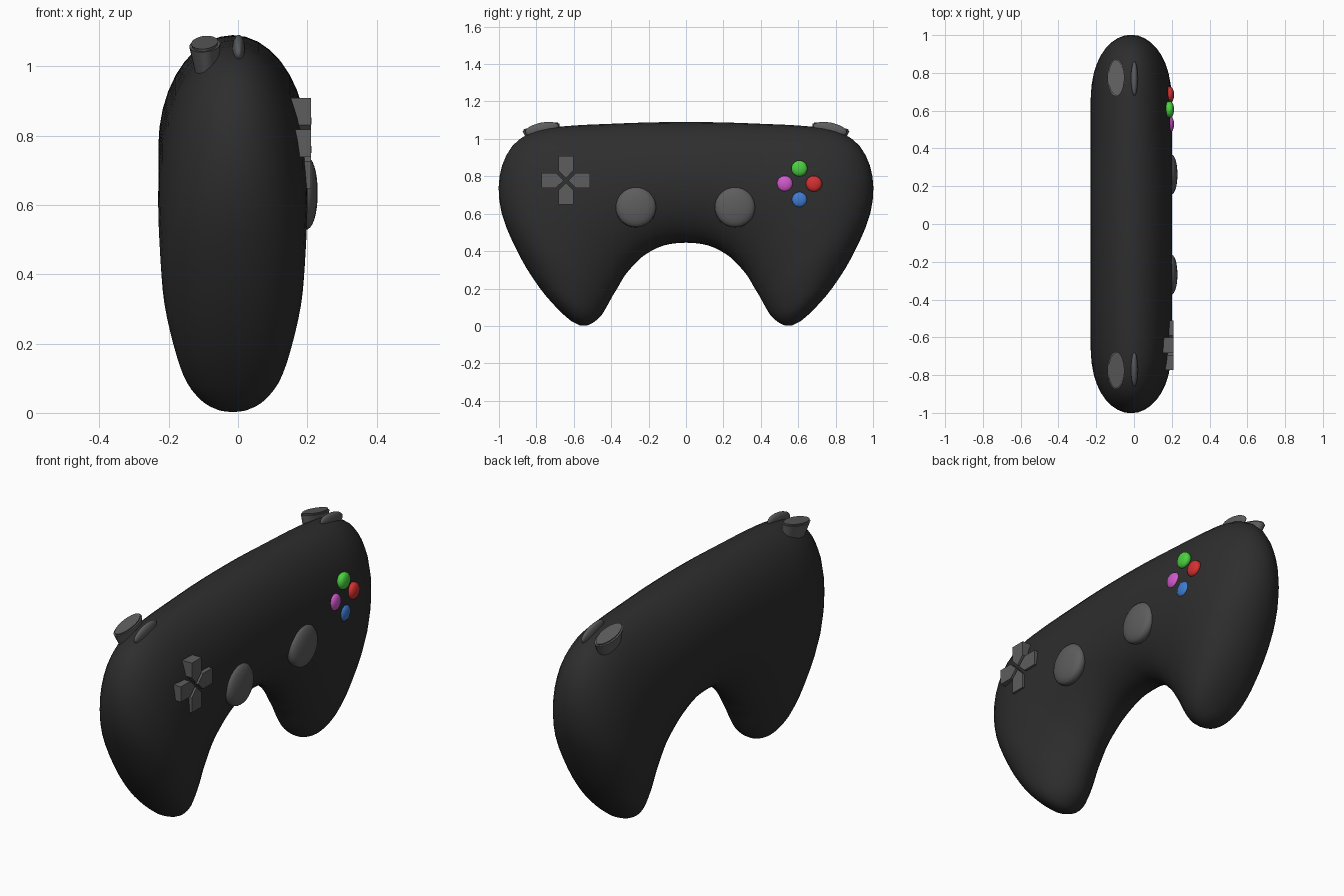
import bpy, bmesh, math
from mathutils import Matrix, Vector

if "Cube" in bpy.data.objects:
    bpy.data.objects.remove(bpy.data.objects["Cube"])


def material(name, r, g, b):
    m = bpy.data.materials.new(name)
    m.diffuse_color = (r, g, b, 1)
    m.use_nodes = True
    m.node_tree.nodes["Principled BSDF"].inputs["Base Color"].default_value = m.diffuse_color
    return m


BLACK = material("black_plastic", .027, .027, .027)
GREY = material("grey_plastic", .11, .11, .11)


def finish(name, bm, mat, angle=None):
    bmesh.ops.recalc_face_normals(bm, faces=bm.faces)
    me = bpy.data.meshes.new(name)
    bm.to_mesh(me)
    bm.free()
    ob = bpy.data.objects.new(name, me)
    bpy.context.collection.objects.link(ob)
    me.materials.append(mat)
    if angle is not None:
        bpy.ops.object.select_all(action='DESELECT')
        ob.select_set(True)
        bpy.context.view_layer.objects.active = ob
        bpy.ops.object.shade_smooth_by_angle(angle=math.radians(angle))
    return ob


def catmull(a, b, c, d, t):
    return .5 * (2 * b + (c - a) * t + (2 * a - 5 * b + 4 * c - d) * t * t
                 + (3 * b - a - 3 * c + d) * t ** 3)


def body():
    # stations: outer y, outer z, inner y, inner z, half thickness
    half = [(0, 1.09, 0, .445, .215), (.2, 1.088, .12, .43, .215),
            (.42, 1.08, .22, .38, .215), (.62, 1.07, .28, .325, .215),
            (.80, 1.045, .33, .265, .215), (.93, .96, .365, .205, .215),
            (.997, .80, .39, .165, .211), (.985, .60, .42, .11, .20),
            (.89, .375, .45, .06, .172), (.78, .20, .48, .03, .14),
            (.68, .085, .51, .01, .095), (.615, .027, .53, .003, .05)]
    st = [Vector((-a, b, -c, d, t)) for a, b, c, d, t in half[:0:-1]]
    st += [Vector(h) for h in half]
    last = len(st) - 1
    rows = []
    for i in range(last):
        p = [st[max(0, min(last, i + k))] for k in (-1, 0, 1, 2)]
        rows += [catmull(*p, k / 3) for k in range(3)]
    rows.append(st[-1])
    bm = bmesh.new()
    n = 36
    rings = []
    for oy, oz, iy, iz, t in rows:
        ring = []
        for k in range(n):
            a = 2 * math.pi * k / n
            c = math.cos(a) / 2
            ring.append(bm.verts.new((-.015 + t * math.sin(a),
                                      (oy + iy) / 2 + c * (oy - iy),
                                      (oz + iz) / 2 + c * (oz - iz))))
        rings.append(ring)
    for r, s in zip(rings, rings[1:]):
        for k in range(n):
            bm.faces.new((r[k], r[(k + 1) % n], s[(k + 1) % n], s[k]))
    # close both grip tips
    for ring, y in ((rings[0], -.567), (rings[-1], .567)):
        tip = bm.verts.new((-.015, y, .002))
        for k in range(n):
            bm.faces.new((ring[k], ring[(k + 1) % n], tip))
    finish("body", bm, BLACK, 60)


def dome(name, loc, radius, thick, mat, power=1.0, tilt=0, ry=None):
    # flattened ball whose thin axis is x; power < 1 gives a flatter face
    bm = bmesh.new()
    bmesh.ops.create_uvsphere(bm, u_segments=32, v_segments=16, radius=1)
    for v in bm.verts:
        x = math.copysign(abs(v.co.z) ** power, v.co.z)
        v.co = (x * thick, v.co.x * (ry or radius), v.co.y * radius)
    bm.transform(Matrix.Translation(loc) @ Matrix.Rotation(tilt, 4, 'X'))
    finish(name, bm, mat, 60)


body()

# thumb sticks
for side, y in (("left", -.268), ("right", .262)):
    dome(side + "_stick", (.188, y, .635), .108, .042, GREY, .75)

# coloured face buttons
for name, y, z, rgb in (("green", .606, .842, (.07, .63, .05)),
                        ("red", .684, .76, (.67, .03, .03)),
                        ("pink", .528, .76, (.63, .1, .6)),
                        ("blue", .606, .675, (.05, .2, .65))):
    dome(name + "_button", (.187, y, z), .043, .025, material(name, *rgb), .8)

# direction pad: four pentagonal keys
for i, name in enumerate(("right", "up", "left", "down")):
    bm = bmesh.new()
    pts = [(.012, 0), (.053, -.04), (.13, -.04), (.13, .04), (.053, .04)]
    f = bm.faces.new([bm.verts.new((.15, a, b)) for a, b in pts])
    ext = bmesh.ops.extrude_face_region(bm, geom=[f])
    for v in ext["geom"]:
        if isinstance(v, bmesh.types.BMVert):
            v.co.x = .21
    bm.transform(Matrix.Translation((0, -.642, .778))
                 @ Matrix.Rotation(i * math.pi / 2, 4, 'X'))
    finish("pad_" + name, bm, GREY)

# shoulder buttons and triggers on both sides
for side, s in (("left", -1), ("right", 1)):
    dome(side + "_shoulder_button", (.002, s * .77, 1.052), .035, .018, GREY,
         1, -s * .2, .092)
    bm = bmesh.new()
    bmesh.ops.create_cone(bm, cap_ends=True, segments=32, radius1=.75,
                          radius2=1, depth=1)
    bm.transform(Matrix.Diagonal((.047, .103, .09, 1)))
    rim = [e for e in bm.edges if all(v.co.z > 0 for v in e.verts)]
    bmesh.ops.bevel(bm, geom=rim, offset=.008, segments=2, affect='EDGES')
    bm.transform(Matrix.Translation((-.092, s * .768, 1.025))
                 @ Matrix.Rotation(-s * .2, 4, 'X')
                 @ Matrix.Rotation(-.1, 4, 'Y'))
    finish(side + "_trigger", bm, GREY, 35)
